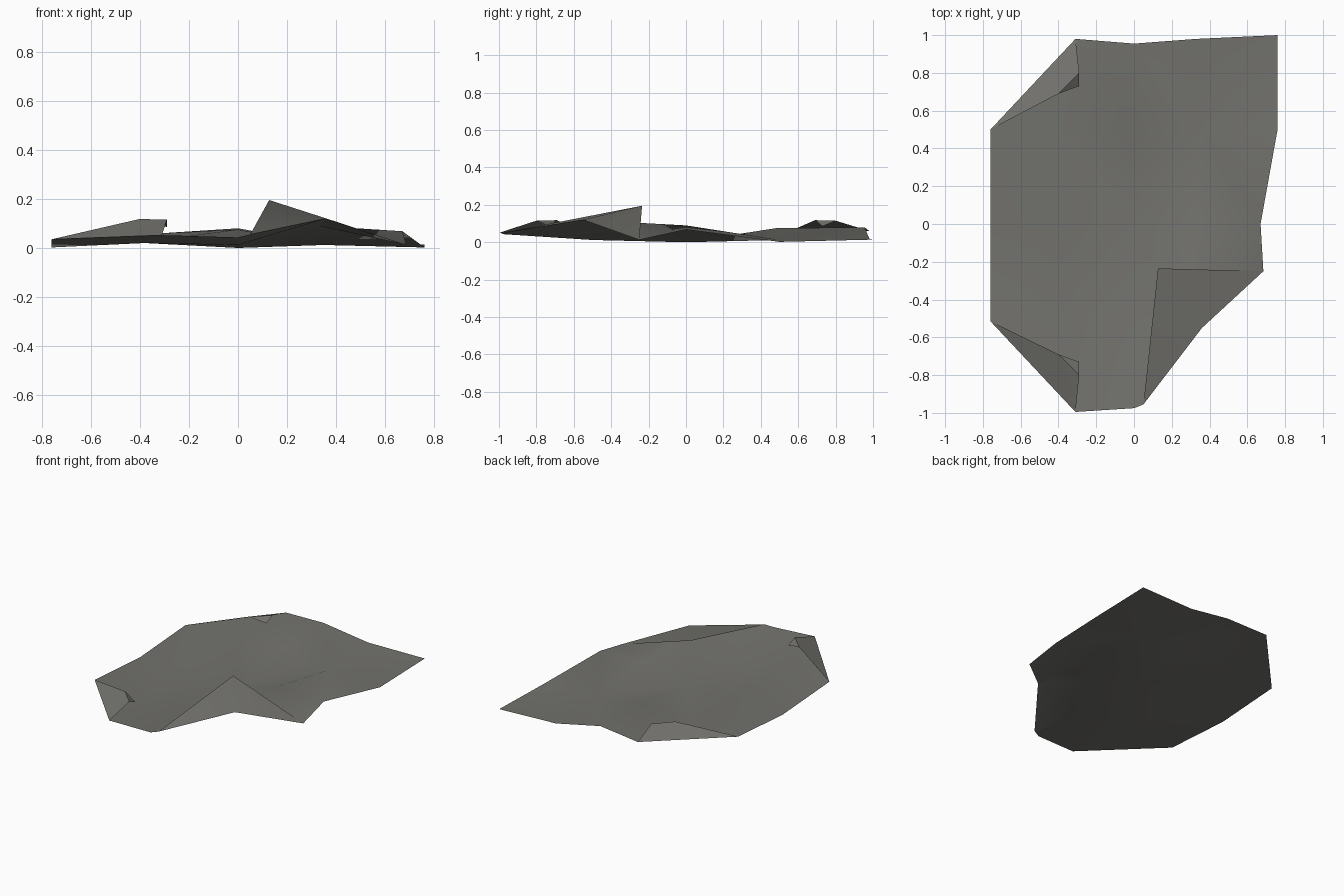
import bpy
import bmesh
import math

if "Cube" in bpy.data.objects:
    bpy.data.objects.remove(bpy.data.objects["Cube"], do_unlink=True)

grey = bpy.data.materials.new("warm grey")
grey.use_nodes = True
colour = (0.17, 0.168, 0.155, 1)
grey.diffuse_color = colour
bsdf = next(n for n in grey.node_tree.nodes if n.type == "BSDF_PRINCIPLED")
bsdf.inputs["Base Color"].default_value = colour


def add_part(name, polygons):
    """Join polygons given as point lists into one smooth upward-facing surface."""
    bm = bmesh.new()
    for points in polygons:
        bm.faces.new([bm.verts.new(p) for p in points])
    bmesh.ops.remove_doubles(bm, verts=bm.verts, dist=0.0005)
    bmesh.ops.triangulate(bm, faces=bm.faces)
    bm.normal_update()
    for face in bm.faces:
        if face.normal.z < 0:
            face.normal_flip()
    mesh = bpy.data.meshes.new(name)
    bm.to_mesh(mesh)
    bm.free()
    mesh.materials.append(grey)
    part = bpy.data.objects.new(name, mesh)
    bpy.context.collection.objects.link(part)
    bpy.ops.object.select_all(action="DESELECT")
    part.select_set(True)
    bpy.context.view_layer.objects.active = part
    bpy.ops.object.shade_smooth_by_angle(angle=math.radians(30))


def strip(lower, upper):
    return [(a, b, d, c) for a, b, c, d in zip(lower, lower[1:], upper, upper[1:])]


# Points where the sheet is creased
back_crease = [(-.76, .5, .035), (-.31, .98, .06)]
front_crease = [(-.76, -.515, .035), (-.31, -.995, .052)]
large_crease = [(.05, -.955, .055), (.36, -.55, .12), (.685, -.25, .013)]

# Rumpled sheet: rows of points running from right (-x) to left (+x)
front_edge = [front_crease[1], (0, -.975, .043), large_crease[0]]
front_row = [front_crease[0], (-.38, -.5, .02), (0, -.5, .012), large_crease[1]]
middle_row = [(-.76, 0, .002), (-.38, 0, .05), (0, 0, 0), (.33, 0, .09), (.67, 0, .068)]
back_row = [back_crease[0], (-.38, .5, .025), (0, .48, .075), (.35, .5, .012), (.76, .5, .002)]
back_edge = [back_crease[1], (0, .955, .08), (.33, .98, .02), (.76, 1, .014)]

# Dimple fanned around the middle point
ring = front_row[1:] + [middle_row[3]] + back_row[3:0:-1] + [middle_row[1]]
faces = [(middle_row[2], a, b) for a, b in zip(ring, ring[1:] + ring[:1])]

# Border around the dimple
faces += strip(front_row[:2], middle_row[:2]) + strip(middle_row[:2], back_row[:2])
faces += strip(middle_row[3:], back_row[3:])
faces += strip(back_row[1:], back_edge) + strip(front_edge, front_row[1:])
faces += [
    (back_row[0], back_row[1], back_edge[0]),
    (front_row[0], front_edge[0], front_row[1]),
    (large_crease[1], large_crease[2], middle_row[4], middle_row[3]),
]
add_part("sheet", faces)

# Small folded corners with curled tips
for name, side, crease in (("back", 1, back_crease), ("front", -1, front_crease)):
    inner = (-.4, side * .69, .118)
    outer = (-.29, side * .8, .115)
    tip = (-.29, side * .73, .085)
    add_part(name + "_folded_corner", [(crease[0], inner, outer, crease[1]), (inner, outer, tip)])

# Large folded corner standing up from the sheet
peak = (.127, -.235, .195)
add_part("large_folded_corner", [(a, b, peak) for a, b in zip(large_crease, large_crease[1:])])
